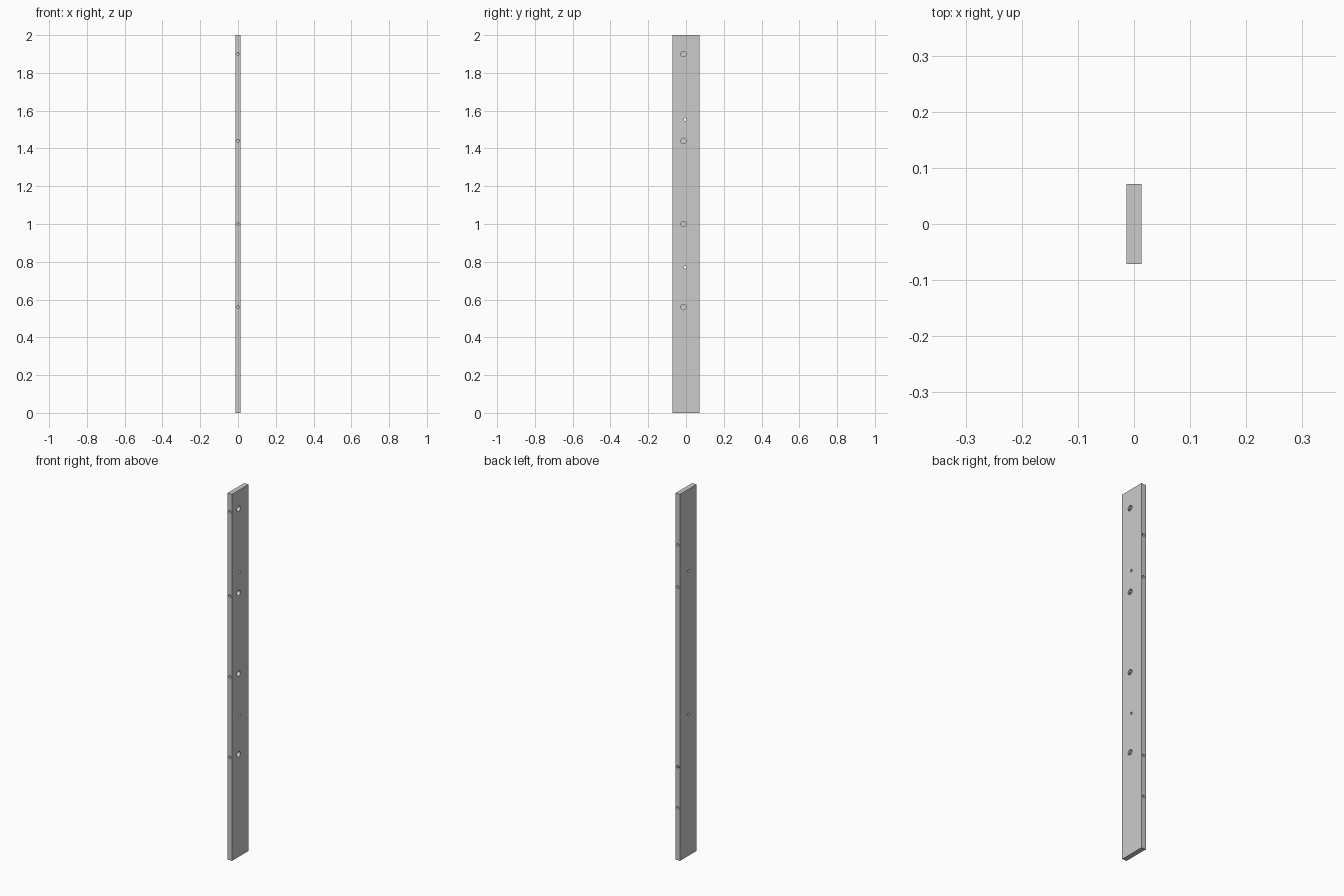
import bpy
from math import pi

if "Cube" in bpy.data.objects:
    bpy.data.objects.remove(bpy.data.objects["Cube"])

WIDTH, DEPTH, HEIGHT = 0.027, 0.142, 2.0

# Plank
bpy.ops.mesh.primitive_cube_add(size=1, location=(0, 0, HEIGHT / 2))
board = bpy.context.object
board.name = "upright_board"
board.scale = (WIDTH, DEPTH, HEIGHT)
bpy.ops.object.transform_apply(location=True, rotation=False, scale=True)


def drill(axis, start, end, a, z, radius):
    """Cut a round hole along x or y from start to end; a is the other coordinate."""
    mid = (start + end) / 2
    along_x = axis == 'x'
    bpy.ops.mesh.primitive_cylinder_add(
        vertices=32, radius=radius, depth=abs(end - start),
        location=(mid, a, z) if along_x else (a, mid, z),
        rotation=(0, pi / 2, 0) if along_x else (pi / 2, 0, 0))
    cutter = bpy.context.object
    cutter.name = "drill_cutter"
    cutter.hide_render = True
    bpy.context.view_layer.objects.active = board
    mod = board.modifiers.new("hole", 'BOOLEAN')
    mod.operation = 'DIFFERENCE'
    mod.solver = 'EXACT'
    mod.object = cutter
    bpy.ops.object.modifier_apply(modifier=mod.name)
    bpy.data.objects.remove(cutter, do_unlink=True)


# Blind fitting sockets on the right face, each met by a bolt hole from the front edge
for z in (0.56, 1.0, 1.44, 1.9):
    drill('x', -0.007, 0.03, -0.013, z, 0.0145)
    drill('y', -0.1, -0.013, 0, z, 0.0075)

# Small screw holes right through the board
for z in (0.77, 1.553):
    drill('x', -0.03, 0.03, -0.004, z, 0.007)

# Dowel holes in the back edge
for z in (0.285, 0.51, 1.49, 1.72):
    drill('y', 0.1, 0.041, 0, z, 0.0075)

# Smooth bores, crisp rims
bpy.ops.object.select_all(action='DESELECT')
board.select_set(True)
bpy.context.view_layer.objects.active = board
bpy.ops.object.shade_smooth_by_angle(angle=pi / 6)
